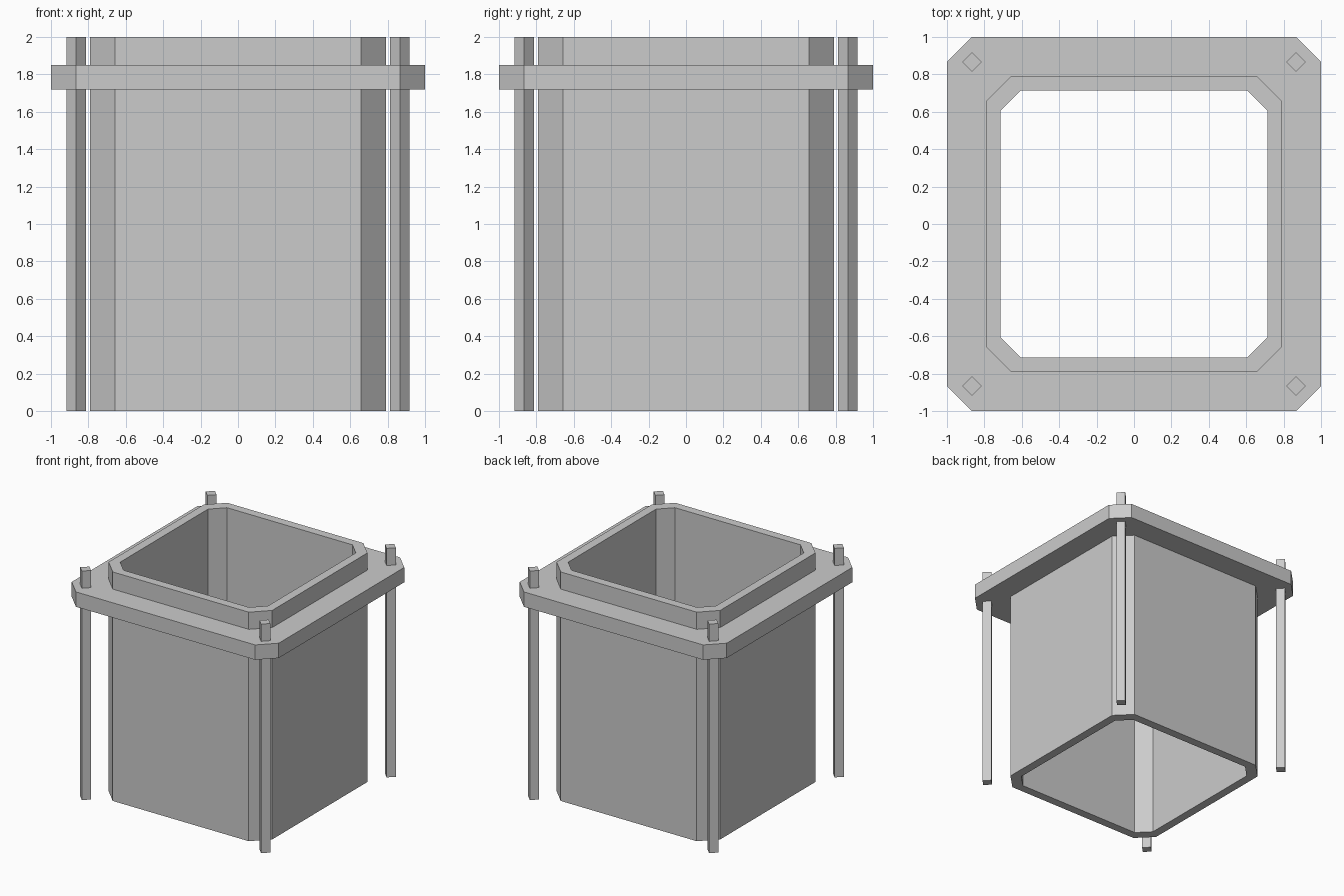
import bpy, bmesh

if "Cube" in bpy.data.objects:
    bpy.data.objects.remove(bpy.data.objects["Cube"])


def chamfered(h, c):
    # Square of half-width h whose flat sides end at +-c (counter-clockwise)
    return [(h, -c), (h, c), (c, h), (-c, h), (-h, c), (-h, -c), (-c, -h), (c, -h)]


def finish(name, bm):
    bmesh.ops.recalc_face_normals(bm, faces=bm.faces)
    mesh = bpy.data.meshes.new(name)
    bm.to_mesh(mesh)
    bm.free()
    ob = bpy.data.objects.new(name, mesh)
    bpy.context.collection.objects.link(ob)
    return ob


def ring(name, outer, inner, z0, z1):
    # Hollow prism between two matching outlines
    bm = bmesh.new()
    loops = [[bm.verts.new((x, y, z)) for x, y in pts]
             for pts, z in ((outer, z0), (outer, z1), (inner, z1), (inner, z0))]
    n = len(outer)
    for k in range(4):
        a, b = loops[k], loops[(k + 1) % 4]
        for i in range(n):
            j = (i + 1) % n
            bm.faces.new((a[i], a[j], b[j], b[i]))
    return finish(name, bm)


def post(name, cx, cy, r, z0, z1):
    # Square rod turned 45 degrees
    bm = bmesh.new()
    base = bm.faces.new([bm.verts.new((cx + x, cy + y, z0))
                         for x, y in ((r, 0), (0, r), (-r, 0), (0, -r))])
    top = bmesh.ops.extrude_face_region(bm, geom=[base], use_keep_orig=True)
    verts = [v for v in top["geom"] if isinstance(v, bmesh.types.BMVert)]
    bmesh.ops.translate(bm, verts=verts, vec=(0, 0, z1 - z0))
    return finish(name, bm)


# Open tube body
ring("tube_body", chamfered(0.79, 0.657), chamfered(0.714, 0.606), 0, 2)

# Flange collar around the tube
ring("flange_collar", chamfered(1.0, 0.866), chamfered(0.79, 0.657), 1.72, 1.85)

# Corner rods through the collar
for sx, side in ((-1, "left"), (1, "right")):
    for sy, end in ((-1, "front"), (1, "back")):
        post(f"{end}_{side}_rod", sx * 0.866, sy * 0.866, 0.052, 0, 2)
